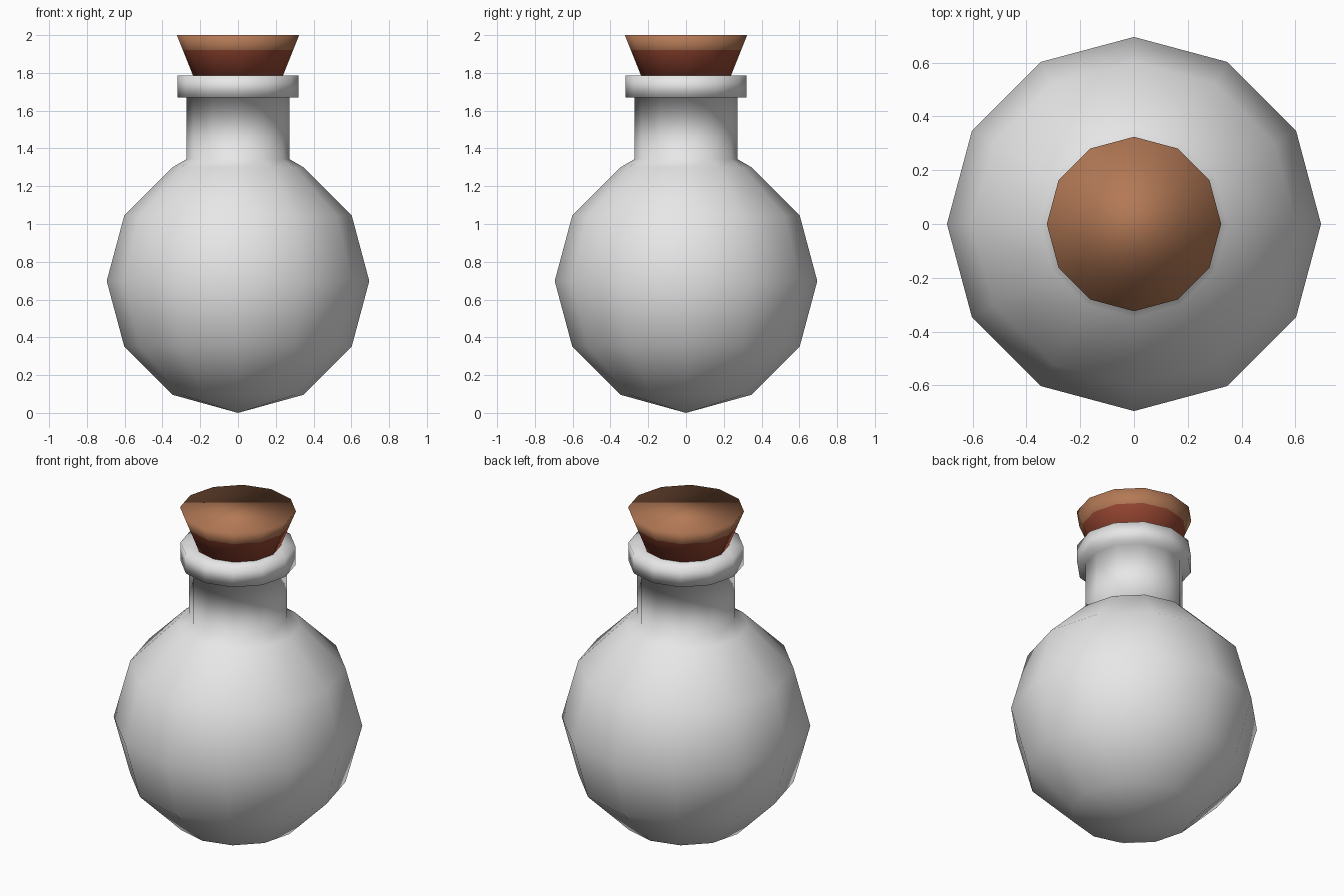
import bpy, bmesh, math

if "Cube" in bpy.data.objects:
    bpy.data.objects.remove(bpy.data.objects["Cube"])

SIDES = 12


def material(name, rgb):
    m = bpy.data.materials.new(name)
    m.diffuse_color = (*rgb, 1.0)
    m.use_nodes = True
    m.node_tree.nodes["Principled BSDF"].inputs["Base Color"].default_value = m.diffuse_color
    return m


def lathe(name, profile, mats, rule=lambda f: 0):
    """Spin (radius, z) points around z; zero radius makes a pole."""
    bm = bmesh.new()
    rings = []
    for r, z in profile:
        if r == 0:
            rings.append([bm.verts.new((0, 0, z))] * SIDES)
        else:
            rings.append([bm.verts.new((r * math.cos(a), r * math.sin(a), z))
                          for a in (2 * math.pi * i / SIDES for i in range(SIDES))])
    for lo, hi in zip(rings, rings[1:]):
        for i in range(SIDES):
            j = (i + 1) % SIDES
            corners = list(dict.fromkeys((lo[i], lo[j], hi[j], hi[i])))
            bm.faces.new(corners)
    # flat caps on open ends
    for ring in (rings[0][::-1], rings[-1]):
        if len(set(ring)) > 1:
            bm.faces.new(ring)
    bmesh.ops.recalc_face_normals(bm, faces=bm.faces)
    for f in bm.faces:
        f.smooth = True
        f.material_index = rule(f)
    me = bpy.data.meshes.new(name)
    bm.to_mesh(me)
    bm.free()
    for m in mats:
        me.materials.append(m)
    ob = bpy.data.objects.new(name, me)
    bpy.context.collection.objects.link(ob)
    return ob


glass = material("pale grey glass", (0.8, 0.8, 0.8))
cork = material("cork brown", (0.45, 0.19, 0.092))
red = material("red brown band", (0.31, 0.062, 0.032))

# Flask: round low-poly belly, straight neck and wider lip
R, CZ = 0.695, 0.698
belly = [(R * math.cos(math.radians(a)), CZ + R * math.sin(math.radians(a)))
         for a in (-60, -30, 0, 30, 60)]
flask = [(0, 0.0)] + belly + [(0.273, 1.343), (0.273, 1.67), (0.321, 1.67),
                              (0.321, 1.785), (0.225, 1.785)]
lathe("flask", flask, [glass])

# Stopper: flared cork with a red lower band
lathe("stopper", [(0.232, 1.77), (0.292, 1.921), (0.324, 2.0)], [cork, red],
      lambda f: 1 if f.calc_center_median().z < 1.921 else 0)
